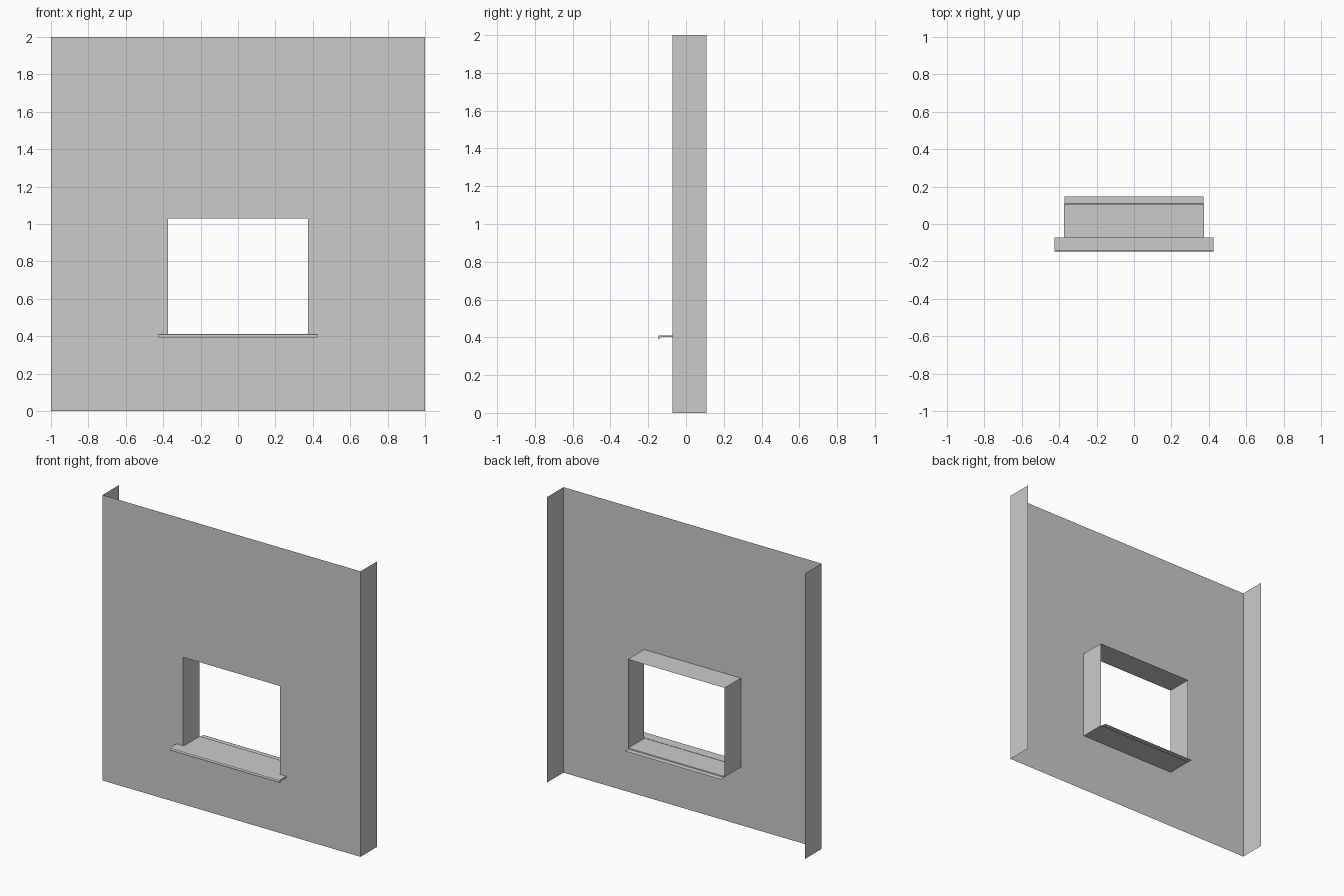
import bpy

if "Cube" in bpy.data.objects:
    bpy.data.objects.remove(bpy.data.objects["Cube"])

FRONT, BACK = -0.072, 0.108      # wall face and depth of the returns
W, Z0, Z1 = 0.375, 0.405, 1.03   # window opening


def make(name, verts, faces):
    me = bpy.data.meshes.new(name)
    me.from_pydata(verts, [], faces)
    ob = bpy.data.objects.new(name, me)
    bpy.context.collection.objects.link(ob)
    return ob


def sweep(name, profile, axis, a, b, closed=False, caps=False):
    """Extrude a 2D profile along x ('x': points are y,z) or y ('y': points are x,z)."""
    place = (lambda p, t: (t, p[0], p[1])) if axis == 'x' else (lambda p, t: (p[0], t, p[1]))
    n = len(profile)
    verts = [place(p, t) for t in (a, b) for p in profile]
    faces = [(i, (i + 1) % n, n + (i + 1) % n, n + i) for i in range(n if closed else n - 1)]
    if caps:
        faces += [tuple(range(n))[::-1], tuple(range(n, 2 * n))]
    return make(name, verts, faces)


# Front sheet with the window opening
outer = [(-1, 0), (1, 0), (1, 2), (-1, 2)]
inner = [(-W, Z0), (W, Z0), (W, Z1), (-W, Z1)]
make("wall_front", [(x, FRONT, z) for x, z in outer + inner],
     [(i, (i + 1) % 4, 4 + (i + 1) % 4, 4 + i) for i in range(4)])

# Folded side returns
for side, x in (("left", -1), ("right", 1)):
    pts = [(x, 0), (x, 2)]
    sweep("wall_return_" + side, pts if x < 0 else pts[::-1], 'y', FRONT, BACK)

# Window reveal: two jambs and head, open at the bottom
sweep("window_reveal", [(-W, Z0), (-W, Z1), (W, Z1), (W, Z0)], 'y', FRONT, BACK)

# Sill sheet through the opening, stepping down at the back
sweep("sill_inner", [(FRONT, 0.409), (BACK, 0.409), (BACK + 0.002, 0.403), (0.148, 0.403)],
      'x', -W + 0.003, W - 0.003)

# Projecting front nosing with rounded, turned-down lip
nose = [(FRONT, 0.401), (-0.135, 0.401), (-0.138, 0.399), (-0.138, 0.394),
        (-0.148, 0.394), (-0.148, 0.404), (-0.145, 0.409), (-0.140, 0.411), (FRONT, 0.411)]
sweep("sill_nosing", nose, 'x', -0.425, 0.425, closed=True, caps=True)
